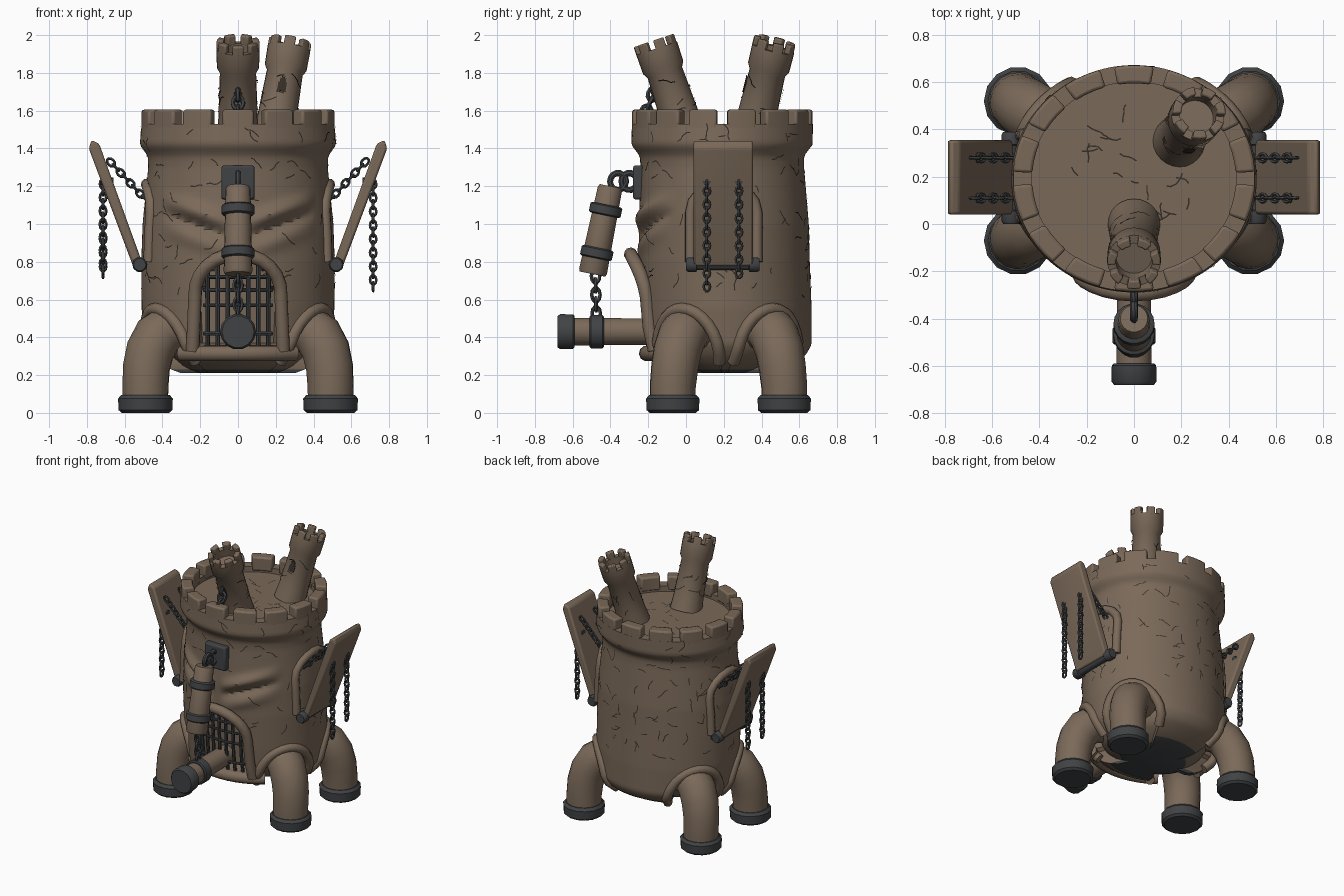
import bpy, bmesh, math, random
from math import sin, cos, pi, radians, sqrt, asin
from mathutils import Vector as V, Matrix

if "Cube" in bpy.data.objects:
    bpy.data.objects.remove(bpy.data.objects["Cube"])

random.seed(4)
MATS = []
for nm, col in (("brown_stone", (0.195, 0.142, 0.1, 1)), ("dark_iron", (0.052, 0.055, 0.058, 1)),
                ("crack_shadow", (0.035, 0.027, 0.02, 1))):
    m = bpy.data.materials.new(nm)
    m.diffuse_color = col
    m.use_nodes = True
    m.node_tree.nodes["Principled BSDF"].inputs["Base Color"].default_value = m.diffuse_color
    MATS.append(m)
STONE, IRON, CRACK = 0, 1, 2


def finish(name, bm, mat=None, angle=40, bevel=0, recalc=True):
    if recalc:
        bmesh.ops.recalc_face_normals(bm, faces=bm.faces)
    me = bpy.data.meshes.new(name)
    for f in bm.faces:
        f.smooth = True
        if mat is not None:
            f.material_index = mat
    bm.to_mesh(me)
    bm.free()
    for m in MATS:
        me.materials.append(m)
    me.set_sharp_from_angle(angle=radians(angle))
    ob = bpy.data.objects.new(name, me)
    bpy.context.collection.objects.link(ob)
    if bevel:
        b = ob.modifiers.new("soft_edges", 'BEVEL')
        b.width, b.segments = bevel, 2
    return ob


def skin(bm, rings, closed=False):
    n = len(rings[0])
    for a, b in zip(rings, rings[1:] + (rings[:1] if closed else [])):
        for i in range(n):
            bm.faces.new((a[i], a[(i + 1) % n], b[(i + 1) % n], b[i]))
    if not closed:
        bm.faces.new(rings[0][::-1])
        bm.faces.new(rings[-1])


def tube(bm, pts, r, sides=10, closed=False):
    pts = [V(p) for p in pts]
    rr = r if isinstance(r, (list, tuple)) else [r] * len(pts)
    n, rings, k = None, [], len(pts)
    for i, p in enumerate(pts):
        a, b = (pts[i - 1], pts[(i + 1) % k]) if closed else (pts[max(i - 1, 0)], pts[min(i + 1, k - 1)])
        t = (b - a).normalized()
        n = t.orthogonal() if n is None else n - t * n.dot(t)
        n.normalize()
        w = t.cross(n)
        rings.append([bm.verts.new(p + (n * cos(2 * pi * j / sides) + w * sin(2 * pi * j / sides)) * rr[i])
                      for j in range(sides)])
    skin(bm, rings, closed)


def axis_frame(a, b):
    d = V(b) - V(a)
    return Matrix.Translation(V(a)) @ V((0, 0, 1)).rotation_difference(d).to_matrix().to_4x4(), d.length


def lathe(bm, a, b, prof, sides=18):
    """prof: (fraction along a-b, radius)"""
    M, L = axis_frame(a, b)
    skin(bm, [[bm.verts.new(M @ V((r * cos(2 * pi * j / sides), r * sin(2 * pi * j / sides), h * L)))
               for j in range(sides)] for h, r in prof])


def block(bm, P, t0, t1, k0, k1, z0, z1, n=3):
    """curved block; P(angle, radius, height)"""
    skin(bm, [[bm.verts.new(P(t, k, z)) for k, z in ((k0, z0), (k1, z0), (k1, z1), (k0, z1))]
              for t in [t0 + (t1 - t0) * i / n for i in range(n + 1)]])


def chain(bm, a, b, length=0.05, wide=0.017, r=0.0075):
    M, L = axis_frame(a, b)
    n = max(1, round(L / (length * 0.72)))
    for i in range(n):
        c = (i + 0.5) * L / n
        loop = [(wide * cos(q), length / 2 * sin(q)) for q in [2 * pi * j / 10 for j in range(10)]]
        tube(bm, [M @ (V((u, 0, c + h)) if i % 2 else V((0, u, c + h))) for u, h in loop], r, 5, True)


# body shape: height, half width, front y, back y
PROF = [(0.21, .30, -.02, .42), (0.24, .38, -.12, .52), (0.30, .45, -.20, .63), (0.36, .49, -.23, .665),
        (0.55, .51, -.24, .665), (0.80, .512, -.25, .655), (1.0, .505, -.25, .65), (1.3, .475, -.24, .625),
        (1.36, .478, -.245, .625), (1.42, .52, -.29, .67), (1.53, .51, -.285, .672)]
LEGS, HW = (radians(-31), radians(33)), radians(26)


def dims(z):
    z = min(max(z, PROF[0][0]), PROF[-1][0])
    for a, b in zip(PROF, PROF[1:]):
        if z <= b[0]:
            f = (z - a[0]) / (b[0] - a[0])
            rx, yf, yb = (a[i] + (b[i] - a[i]) * f for i in (1, 2, 3))
            return rx, (yf + yb) / 2, (yb - yf) / 2


def base(t, z, off=0, k=1):
    rx, cy, ry = dims(z)
    return V(((rx * k + off) * cos(t), cy + (ry * k + off) * sin(t), z))


def surf(t, z, off=0):
    p, tt = base(t, z, off), asin(max(-1, min(1, sin(t))))
    for c in LEGS:  # leg sockets
        u = (tt - c) / HW
        if abs(u) < 1 and z < .27 + .28 * sqrt(1 - u * u):
            p = base(t, z, off - 0.1)
    x = abs(p.x)
    if sin(t) < 0:
        if x < .2 and .36 < z < .62 + .2 * sqrt(1 - (x / .2) ** 2):  # gate recess
            p.y += 0.1
        if .03 < x < .4:  # scowling brows, eye creases and cheeks
            h = z - (.97 + .35 * (x - .07))
            w = sin(pi * (x - .03) / .37) ** .6
            p.y -= w * (.04 * math.exp(-((h - .045) / .04) ** 2) - .03 * math.exp(-((h + .03) / .025) ** 2)
                        + .02 * math.exp(-((h + .11) / .045) ** 2))
    return p


def front(x, z, off=0):
    return base(-pi / 2 + asin(x / dims(z)[0]), z, off)


def side(y, z, s, off=0):
    rx, cy, ry = dims(z)
    p = base(asin((y - cy) / ry), z, off)
    p.x *= s
    return p


# castle body with recessed roof
bm = bmesh.new()
N = 128
zs = [0.21 + 1.32 * i / 66 for i in range(67)]
ang = [2 * pi * j / N for j in range(N)]
rings = [[bm.verts.new(surf(t, z)) for t in ang] for z in zs]
for z in (1.53, 1.49):
    rings.append([bm.verts.new(V((*base(t, 1.53, 0, .85).xy, z))) for t in ang])
skin(bm, rings)
for f in bm.faces:
    f.material_index = IRON if f.calc_center_median().z < 0.225 else STONE
finish("castle_body", bm)

# battlement around the top
bm = bmesh.new()
for i in range(14):
    c = -pi / 2 + 2 * pi * i / 14
    block(bm, lambda t, k, z: V((*base(t, 1.5, 0, k).xy, z)), c - .165, c + .165, .84, 1.0, 1.5, 1.605)
finish("battlement", bm, STONE, bevel=0.012)

# legs, feet and socket rims
leg, foot, rim = bmesh.new(), bmesh.new(), bmesh.new()
for s in (1, -1):
    for y, d, c in ((-.07, 1, LEGS[0]), (.52, -1, LEGS[1])):
        path = [(.49, 0, .05), (.49, 0, .14), (.485, .01, .24), (.465, .025, .33), (.425, .05, .405),
                (.37, .08, .445), (.24, .14, .46)]
        tube(leg, [(s * a, y + d * b, z) for a, b, z in path], [.12, .122, .125, .128, .13, .13, .13], 18)
        lathe(foot, (s * .49, y, 0), (s * .49, y, .095), [(0, .125), (.15, .142), (.8, .145), (1, .128)], 14)
        arch = [base(c + HW * cos(q), .27 + .28 * sin(q), -.003) for q in [pi * i / 16 for i in range(17)]]
        tube(rim, [(s * p.x, p.y, p.z) for p in arch], .033)
finish("legs", leg, STONE)
finish("feet", foot, IRON)
finish("leg_socket_rims", rim, STONE)

# gate frame, lip and portcullis
bm = bmesh.new()
arch = [(-.235, .33), (-.23, .45)] + [(-.222 * cos(q), .62 + .22 * sin(q)) for q in [pi * i / 12 for i in range(13)]]
arch += [(.23, .45), (.235, .33)]
tube(bm, [front(x, z, .01 + .03 * max(0, z - .6) / .22) for x, z in arch], .036)
tube(bm, [front(x, .315, .0) for x in [-.3 + .06 * i for i in range(11)]], .042)
finish("gate_frame", bm, STONE)
bm = bmesh.new()
for i in range(-3, 4):
    x = i * .056
    top = .62 + .2 * sqrt(1 - (x / .21) ** 2)
    tube(bm, [front(x, z, -.02) for z in (.33, .5, top)], .012, 8)
for z in (.42, .57, .65, .72):
    w = .19 if z < .66 else .175
    tube(bm, [front(w * i / 4, z, -.02) for i in range(-4, 5)], .01, 8)
finish("portcullis", bm, IRON)

# hanging nose beam, its plate, rings and the battering ram
bm = bmesh.new()
A, B = (0, -.40, 1.2), (0, -.495, .735)
lathe(bm, A, B, [(0, .058), (.03, .066), (.97, .076), (1, .07)])
lathe(bm, (0, -.12, .43), (0, -.64, .43), [(0, .07), (1, .075)])
finish("nose_beam_and_ram", bm, STONE)
bm = bmesh.new()
for f in (.27, .76):
    lathe(bm, A, B, [(f - .06, .078), (f - .045, .087), (f + .045, .087), (f + .06, .078)])
lathe(bm, (0, -.59, .43), (0, -.68, .43), [(0, .085), (.1, .094), (.85, .095), (1, .085)], 14)
lathe(bm, (0, -.435, .43), (0, -.51, .43), [(0, .082), (.1, .09), (.9, .09), (1, .082)])
finish("beam_bands", bm, IRON)
bm = bmesh.new()
bmesh.ops.create_cube(bm, size=1, matrix=Matrix.Translation((0, -.245, 1.22)) @ Matrix.Diagonal((.175, .07, .18, 1)))
finish("nose_plate", bm, IRON, bevel=0.012)
bm = bmesh.new()
for y, z in ((-.30, 1.225), (-.36, 1.225)):
    tube(bm, [(0, y + .042 * cos(q), z + .045 * sin(q)) for q in [2 * pi * i / 14 for i in range(14)]], .017, 8, True)
chain(bm, (0, -.48, .75), (0, -.475, .5), .075, .022, .01)
chain(bm, (0, -.165, 1.71), (0, -.22, 1.57), .07, .028, .012)
finish("nose_chains", bm, IRON)

# side drawbridges with hinges, doorway frames and chains
deck, hinge, frame, links = (bmesh.new() for _ in range(4))
for s in (1, -1):
    sect = [(.505, .79), (.555, .775), (.79, 1.40), (.775, 1.445), (.735, 1.425)]
    skin(deck, [[deck.verts.new((s * x, y, z)) for x, z in sect] for y in (.04, .355)])
    lathe(hinge, (s * .52, .0, .785), (s * .52, .39, .785), [(0, .033), (.03, .04), (.14, .04), (.15, .03),
          (.85, .03), (.86, .04), (.97, .04), (1, .033)], 10)
    a = [(.025, .8), (.025, .95)] + [(.2 - .175 * cos(q), 1.06 + .15 * sin(q)) for q in [pi * i / 8 for i in range(9)]]
    a += [(.375, .95), (.375, .8)]
    tube(frame, [side(y, z, s, .0) for y, z in a], .03)
    for y, low in ((.11, .65 if s > 0 else .74), (.28, .72)):
        chain(links, (s * .715, y, 1.23), (s * .715, y, low))
        chain(links, (s * .48, y, 1.12), (s * .685, y, 1.34))
        lathe(links, (s * .66, y, 1.225), (s * .725, y, 1.225), [(0, .022), (1, .022)], 8)
finish("side_drawbridges", deck, STONE, bevel=0.012)
finish("drawbridge_hinges", hinge, IRON)
finish("side_doorway_frames", frame, STONE)
finish("drawbridge_chains", links, IRON)


# random crack plates; P(u, v) maps lengths onto a surface
def cracks(bm, P, count, urange, vrange):
    for _ in range(count):
        p = V((random.uniform(*urange), random.uniform(*vrange)))
        a = random.choice((0, pi / 2, pi)) + random.uniform(-.5, .5)
        for _ in range(random.randint(2, 4)):
            a += random.uniform(-.7, .7)
            d = V((cos(a), sin(a)))
            w, q = V((-d.y, d.x)) * .003, p + d * random.uniform(.015, .03)
            bm.faces.new([bm.verts.new(P(*c)) for c in (p - w, q - w, q + w, p + w)])
            p = q


crack = bmesh.new()
cracks(crack, lambda u, v: surf(u / .48, v, .004), 130, (0, 3.0), (.62, 1.36))
cracks(crack, lambda u, v: surf(u / .48, v, .004), 20, (0, 3.0), (1.43, 1.49))
cracks(crack, lambda u, v: V((u, v + .19, 1.494)), 22, (-.26, .26), (-.24, .24))

# two leaning roof towers with crowns and arched windows
tower, crown, window = bmesh.new(), bmesh.new(), bmesh.new()
for a, b in (((0, 0, 1.47), (0, -.155, 1.93)), ((.19, .35, 1.47), (.27, .462, 1.93))):
    M, L = axis_frame(a, b)
    lathe(tower, a, b, [(0, .112), (.2, .104), (.72, .096), (.78, .112), (1, .114), (1, .078), (.88, .076)], 24)
    Q = lambda t, k, z: M @ V((k * cos(t), k * sin(t), z))
    for i in range(7):
        c = -pi / 2 + 2 * pi * i / 7
        block(crown, Q, c - .28, c + .28, .077, .114, L - .01, L + .045, 2)
    for w, lo, hi in ((.22, .22, .27), (.15, .27, .29), (.08, .29, .3)):
        block(window, Q, -pi / 2 - w, -pi / 2 + w, .096, .1045, lo, hi, 2)
    cracks(crack, lambda u, v: Q(u / .1, .106, v), 14, (0, .63), (.1, .3))
finish("roof_towers", tower, STONE)
finish("tower_crowns", crown, STONE, bevel=0.007)
finish("tower_windows", window, CRACK)
finish("wall_cracks", crack, CRACK, recalc=False)
